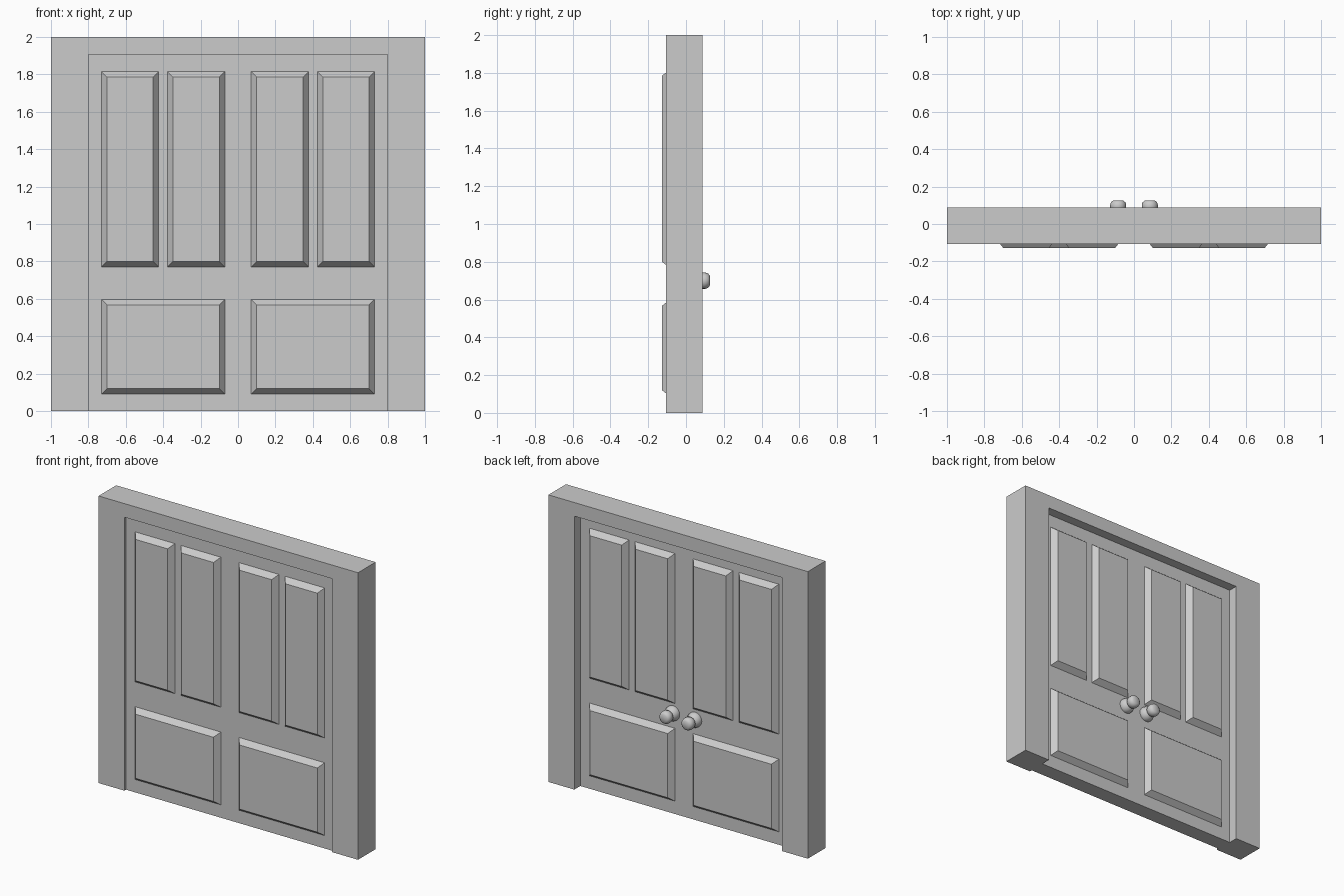
import bpy, bmesh, math
from mathutils import Matrix

old = bpy.data.objects.get("Cube")
if old:
    bpy.data.objects.remove(old, do_unlink=True)

GREY = (0.6, 0.6, 0.6, 1.0)
grey = bpy.data.materials.new("plain grey")
grey.use_nodes = True
grey.diffuse_color = GREY
grey.node_tree.nodes["Principled BSDF"].inputs["Base Color"].default_value = GREY

FRAME_FRONT, FRAME_BACK = -0.107, 0.087
DOOR_MID, DOOR_HALF = -0.034, 0.055   # centre plane and half thickness of leaves
PANEL_RISE = 0.038


def finish(name, bm, y=0.0, mirror=(True, False)):
    bmesh.ops.recalc_face_normals(bm, faces=bm.faces)
    mesh = bpy.data.meshes.new(name)
    bm.to_mesh(mesh)
    bm.free()
    mesh.materials.append(grey)
    obj = bpy.data.objects.new(name, mesh)
    bpy.context.collection.objects.link(obj)
    obj.location.y = y
    if any(mirror):
        mod = obj.modifiers.new("mirror", "MIRROR")
        mod.use_axis = (mirror[0], mirror[1], False)
        mod.use_mirror_merge = False
    return obj


def smooth(obj):
    bpy.ops.object.select_all(action="DESELECT")
    obj.select_set(True)
    bpy.context.view_layer.objects.active = obj
    bpy.ops.object.shade_smooth_by_angle(angle=math.radians(50))


# Surround: an upside-down U extruded through the wall thickness
bm = bmesh.new()
outline = [(-1, 0), (-1, 2), (1, 2), (1, 0), (0.8, 0), (0.8, 1.905), (-0.8, 1.905), (-0.8, 0)]
face = bm.faces.new([bm.verts.new((x, FRAME_FRONT, z)) for x, z in outline])
ext = bmesh.ops.extrude_face_region(bm, geom=[face])
moved = [v for v in ext["geom"] if isinstance(v, bmesh.types.BMVert)]
bmesh.ops.translate(bm, verts=moved, vec=(0, FRAME_BACK - FRAME_FRONT, 0))
finish("door_frame", bm, mirror=(False, False))

# Pair of door leaves
bm = bmesh.new()
size = Matrix.Diagonal((0.8, 2 * DOOR_HALF, 1.905, 1))
bmesh.ops.create_cube(bm, size=1, matrix=Matrix.Translation((0.4, 0, 0.9525)) @ size)
finish("door_leaves", bm, y=DOOR_MID)


# Raised panels with sloping borders, mirrored to both leaves and both sides
def raised_panel(name, x0, x1, z0, z1, border=0.03):
    bm = bmesh.new()
    rings = []
    for inset, y in ((0, -DOOR_HALF), (border, -DOOR_HALF - PANEL_RISE)):
        a, b, c, d = x0 + inset, x1 - inset, z0 + inset, z1 - inset
        rings.append([bm.verts.new((x, y, z)) for x, z in ((a, c), (b, c), (b, d), (a, d))])
    base, top = rings
    for i in range(4):
        j = (i + 1) % 4
        bm.faces.new((base[i], base[j], top[j], top[i]))
    bm.faces.new(top)
    bm.normal_update()
    finish(name, bm, y=DOOR_MID, mirror=(True, True))


raised_panel("upper_inner_panels", 0.07, 0.378, 0.77, 1.815)
raised_panel("upper_outer_panels", 0.424, 0.73, 0.77, 1.815)
raised_panel("lower_panels", 0.07, 0.73, 0.09, 0.597)

# Knob bases: round bosses set into the back of each leaf
bm = bmesh.new()
bmesh.ops.create_uvsphere(bm, u_segments=20, v_segments=12, radius=0.052,
                          matrix=Matrix.Translation((0.085, 0.024, 0.7)) @ Matrix.Rotation(math.pi / 2, 4, "X"))
smooth(finish("knob_bases", bm))

# Knobs: turned grips with a flattened end
bm = bmesh.new()
profile = [(0, 0.127), (0.026, 0.126), (0.038, 0.117), (0.043, 0.102),
           (0.043, 0.088), (0.038, 0.073), (0.026, 0.062), (0, 0.06)]
verts = [bm.verts.new((0.085 + r, y, 0.7)) for r, y in profile]
edges = [bm.edges.new(pair) for pair in zip(verts, verts[1:])]
bmesh.ops.spin(bm, geom=verts + edges, cent=(0.085, 0, 0.7), axis=(0, 1, 0),
               angle=2 * math.pi, steps=20)
bmesh.ops.remove_doubles(bm, verts=bm.verts, dist=0.0005)
smooth(finish("knob_grips", bm))
